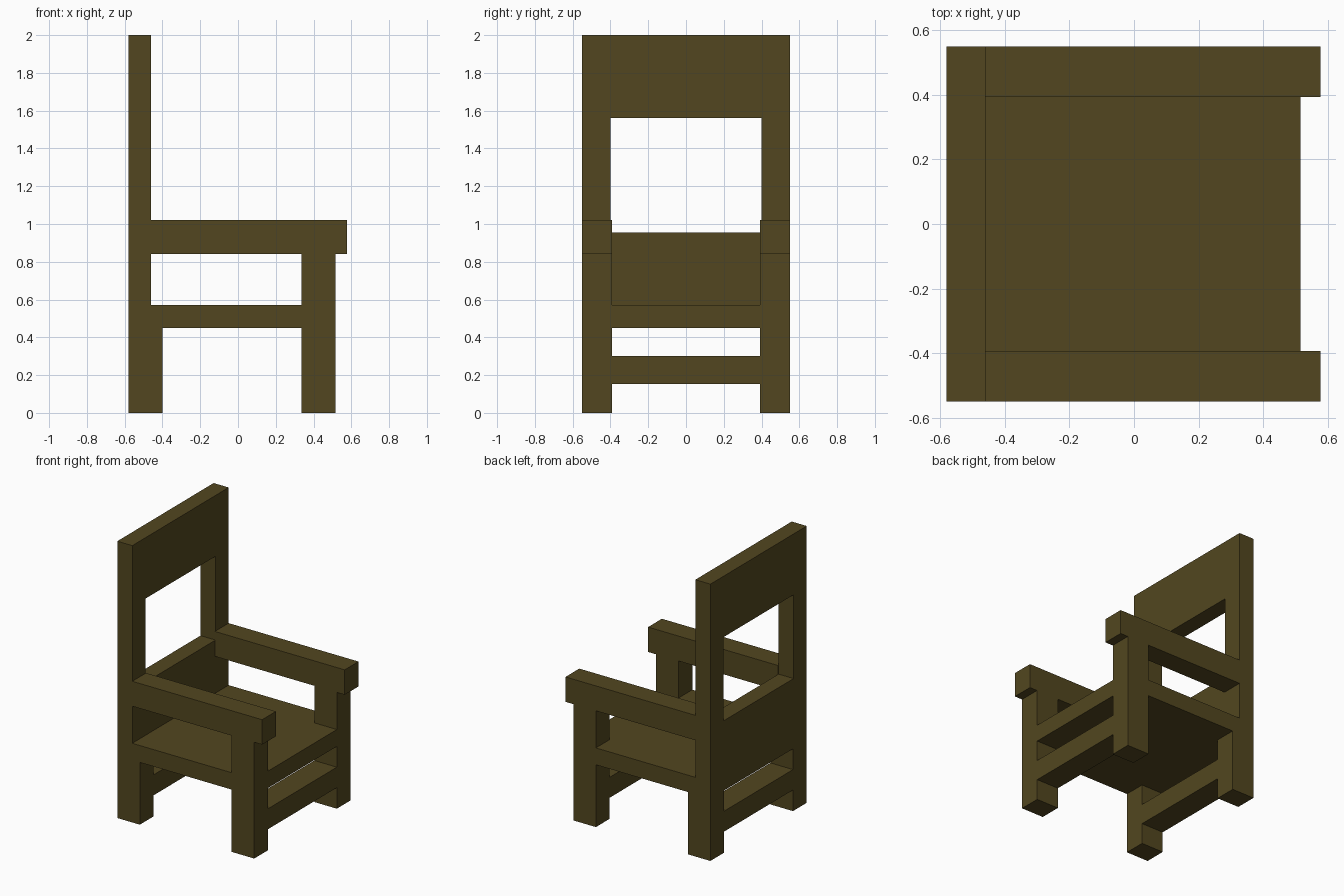
import bpy
import bmesh

if "Cube" in bpy.data.objects:
    bpy.data.objects.remove(bpy.data.objects["Cube"])

wood = bpy.data.materials.new("dark_wood")
wood.diffuse_color = (0.085, 0.062, 0.014, 1)
wood.use_nodes = True
wood.node_tree.nodes["Principled BSDF"].inputs["Base Color"].default_value = wood.diffuse_color

BACK, FRONT = -0.58, 0.515      # chair faces +x
BACK_IN = -0.46                 # inner face of the backrest
W, LEG_IN, POST_IN = 0.55, 0.393, 0.40


def box(name, x, y, z):
    """Box from (min, max) ranges."""
    bm = bmesh.new()
    bmesh.ops.create_cube(bm, size=1)
    for v in bm.verts:
        v.co = [r[0] if c < 0 else r[1] for c, r in zip(v.co, (x, y, z))]
    me = bpy.data.meshes.new(name)
    bm.to_mesh(me)
    bm.free()
    me.materials.append(wood)
    ob = bpy.data.objects.new(name, me)
    bpy.context.collection.objects.link(ob)
    return ob


def pair(name, x, y, z):
    """Box on the +y side and its twin on the -y side."""
    box(name + "_left", x, y, z)
    box(name + "_right", x, (-y[1], -y[0]), z)


# Seat slab
box("seat", (BACK, FRONT), (-W, W), (0.45, 0.572))

# Legs and the stretchers between them
for end, x in (("front", (0.335, FRONT)), ("back", (BACK, -0.40))):
    pair(end + "_leg", x, (LEG_IN, W), (0, 0.45))
    box(end + "_stretcher", x, (-LEG_IN, LEG_IN), (0.152, 0.30))

# Arm supports and armrests
pair("arm_support", (0.335, FRONT), (LEG_IN, W), (0.572, 0.84))
pair("armrest", (BACK_IN, 0.578), (LEG_IN, W), (0.84, 1.02))

# Backrest: posts, lower panel, top panel
pair("back_post", (BACK, BACK_IN), (POST_IN, W), (0.572, 1.56))
box("lower_back_panel", (BACK, BACK_IN), (-POST_IN, POST_IN), (0.572, 0.955))
box("top_back_panel", (BACK, BACK_IN), (-W, W), (1.56, 2.0))
